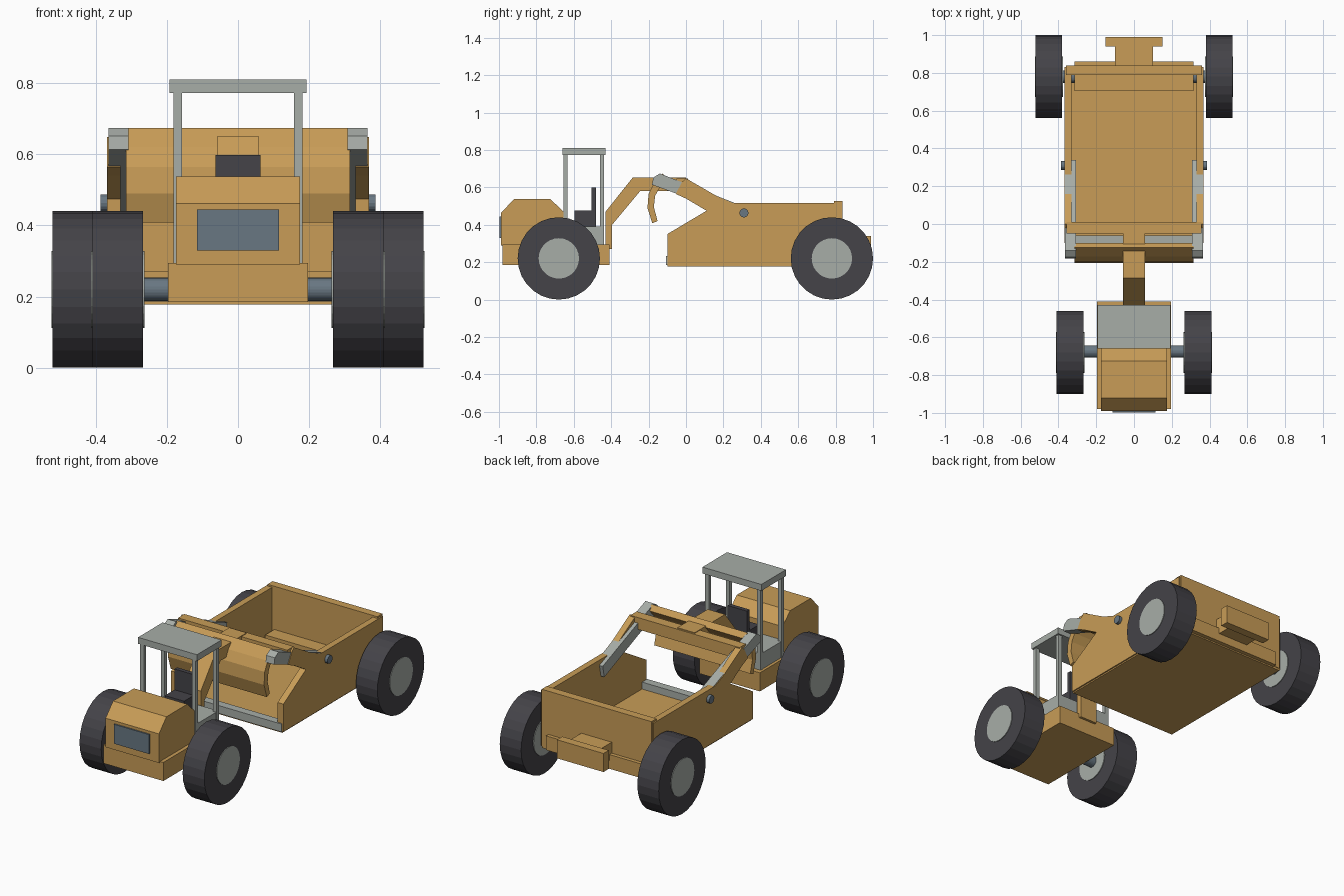
import bpy, bmesh, math
from mathutils import Matrix


def material(name, rgb):
    m = bpy.data.materials.new(name)
    m.diffuse_color = (*rgb, 1)
    return m


YELLOW = material("ochre_paint", (0.58, 0.335, 0.095))
GREY = material("light_grey", (0.39, 0.42, 0.39))
DARK = material("dark_rubber", (0.058, 0.056, 0.065))
STEEL = material("blue_steel", (0.14, 0.185, 0.225))


def finish(bm, name, mat):
    bmesh.ops.recalc_face_normals(bm, faces=bm.faces)
    me = bpy.data.meshes.new(name)
    bm.to_mesh(me)
    bm.free()
    me.materials.append(mat)
    ob = bpy.data.objects.new(name, me)
    bpy.context.collection.objects.link(ob)
    return ob


def prism(name, x0, x1, profile, mat):
    """Extrude a (y, z) profile from x0 to x1."""
    bm = bmesh.new()
    face = bm.faces.new([bm.verts.new((x0, y, z)) for y, z in profile])
    ext = bmesh.ops.extrude_face_region(bm, geom=[face])
    verts = [g for g in ext["geom"] if isinstance(g, bmesh.types.BMVert)]
    bmesh.ops.translate(bm, verts=verts, vec=(x1 - x0, 0, 0))
    return finish(bm, name, mat)


def box(name, x0, x1, y0, y1, z0, z1, mat):
    return prism(name, x0, x1, [(y0, z0), (y1, z0), (y1, z1), (y0, z1)], mat)


def rod(name, x0, x1, y, z, r, mat, sides=24):
    """Cylinder lying along x."""
    bm = bmesh.new()
    bmesh.ops.create_cone(bm, cap_ends=True, segments=sides, radius1=r, radius2=r,
                          depth=abs(x1 - x0),
                          matrix=Matrix.Translation(((x0 + x1) / 2, y, z))
                          @ Matrix.Rotation(math.pi / 2, 4, 'Y'))
    return finish(bm, name, mat)


# Tractor chassis, hood and grille
box("tractor_chassis", -0.197, 0.197, -0.98, -0.41, 0.185, 0.295, YELLOW)
prism("hood", -0.175, 0.175, [(-0.99, 0.29), (-0.99, 0.462), (-0.92, 0.537),
      (-0.725, 0.537), (-0.655, 0.47), (-0.655, 0.29)], YELLOW)
box("grille", -0.115, 0.115, -0.998, -0.989, 0.33, 0.445, STEEL)

# Cab: platform, seat, posts and canopy
box("cab_platform", -0.18, 0.18, -0.654, -0.44, 0.29, 0.39, GREY)
box("seat_cushion", -0.063, 0.063, -0.595, -0.48, 0.39, 0.475, DARK)
box("seat_back", -0.063, 0.063, -0.505, -0.48, 0.475, 0.598, DARK)
box("canopy", -0.193, 0.193, -0.66, -0.43, 0.772, 0.81, GREY)
for s in (-1, 1):
    for y in (-0.656, -0.461):
        box("cab_post", s * 0.158, s * 0.182, y, y + 0.022, 0.29, 0.775, GREY)

# Gooseneck and cross beam
prism("gooseneck", -0.057, 0.057, [(-0.43, 0.27), (-0.43, 0.47), (-0.285, 0.652),
      (0.0, 0.652), (0.0, 0.58), (-0.245, 0.58), (-0.395, 0.4), (-0.395, 0.27)], YELLOW)
box("cross_beam", -0.358, 0.358, -0.05, 0.01, 0.578, 0.648, YELLOW)

# Curved apron
prism("apron", -0.315, 0.315, [(-0.125, 0.674), (-0.172, 0.62), (-0.2, 0.565),
      (-0.206, 0.49), (-0.18, 0.408), (-0.152, 0.42), (-0.172, 0.495),
      (-0.165, 0.555), (-0.14, 0.6), (-0.1, 0.645)], YELLOW)

# Bowl
box("bowl_floor", -0.36, 0.36, -0.1, 0.835, 0.178, 0.192, YELLOW)
box("bowl_back", -0.36, 0.36, 0.79, 0.838, 0.19, 0.526, YELLOW)
box("bowl_ledge", -0.315, 0.315, 0.705, 0.795, 0.19, 0.27, YELLOW)
box("cutting_edge", -0.36, 0.36, -0.108, -0.06, 0.186, 0.233, GREY)
for s in (-1, 1):
    prism("bowl_side", s * 0.33, s * 0.368, [(-0.1, 0.186), (-0.1, 0.35), (0.11, 0.475),
          (0.0, 0.54), (-0.055, 0.565), (-0.02, 0.63), (0.0, 0.648), (0.17, 0.55),
          (0.25, 0.516), (0.83, 0.516), (0.83, 0.186)], YELLOW)
    prism("lift_arm", s * 0.308, s * 0.364, [(-0.14, 0.674), (-0.175, 0.652),
          (-0.182, 0.614), (-0.05, 0.566), (0.325, 0.415), (0.34, 0.485)], GREY)
    rod("arm_pivot", s * 0.36, s * 0.386, 0.31, 0.463, 0.024, STEEL, 16)

# Rear push block
box("rear_plate", -0.315, 0.315, 0.83, 0.86, 0.186, 0.27, YELLOW)
box("push_block_stem", -0.1, 0.1, 0.83, 0.945, 0.235, 0.335, YELLOW)
box("push_block", -0.152, 0.152, 0.94, 0.99, 0.23, 0.34, YELLOW)

# Axles and wheels
rod("front_axle", -0.28, 0.28, -0.675, 0.22, 0.033, STEEL)
rod("rear_axle", -0.39, 0.39, 0.78, 0.22, 0.033, STEEL)
for name, y, x0, x1 in (("front", -0.68, 0.267, 0.409), ("rear", 0.78, 0.381, 0.521)):
    for s in (-1, 1):
        rod(name + "_tyre", s * x0, s * x1, y, 0.22, 0.22, DARK, 28)
        rod(name + "_hub", s * (x0 - 0.004), s * (x1 + 0.004), y, 0.22, 0.108, GREY, 28)
